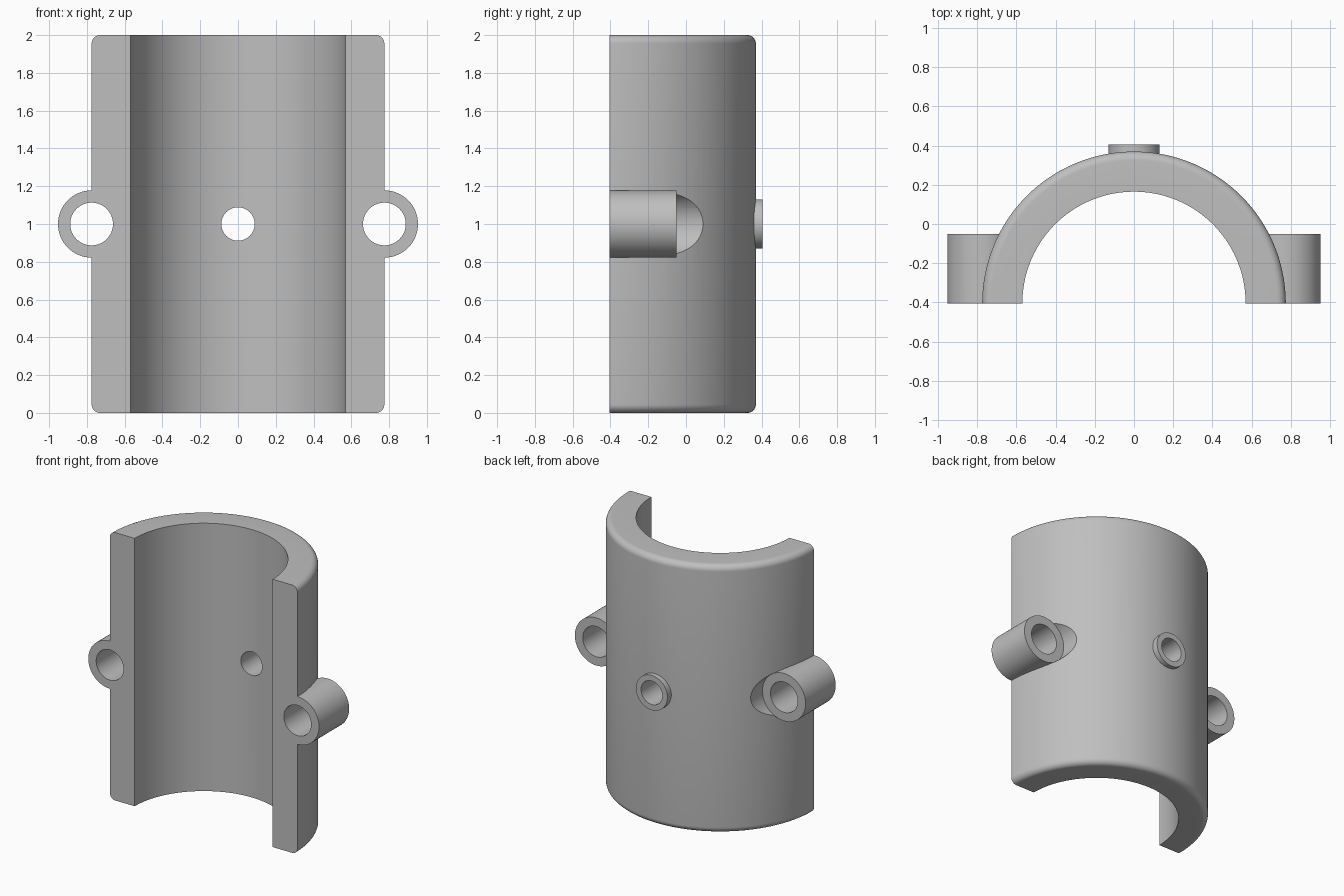
import bpy, bmesh, math
from mathutils import Matrix

if "Cube" in bpy.data.objects:
    bpy.data.objects.remove(bpy.data.objects["Cube"])

R_OUT, R_IN, HEIGHT, FILLET = 0.775, 0.57, 2.0, 0.045
Y_FACE = -0.405          # mating face, also the bore axis
LUG_END = -0.05

grey = bpy.data.materials.new("grey")
grey.diffuse_color = (0.52, 0.52, 0.52, 1)
grey.use_nodes = True
grey.node_tree.nodes["Principled BSDF"].inputs["Base Color"].default_value = grey.diffuse_color


def make(name, bm):
    bmesh.ops.recalc_face_normals(bm, faces=bm.faces)
    mesh = bpy.data.meshes.new(name)
    bm.to_mesh(mesh)
    bm.free()
    mesh.materials.append(grey)
    ob = bpy.data.objects.new(name, mesh)
    bpy.context.collection.objects.link(ob)
    return ob


def rod(name, x, y0, y1, radius, sides=64):
    """Cylinder lying along y at mid height."""
    bm = bmesh.new()
    bmesh.ops.create_cone(bm, cap_ends=True, segments=sides, radius1=radius,
                          radius2=radius, depth=y1 - y0,
                          matrix=Matrix.Translation((x, (y0 + y1) / 2, HEIGHT / 2))
                          @ Matrix.Rotation(math.pi / 2, 4, 'X'))
    return make(name, bm)


def combine(target, other, operation):
    mod = target.modifiers.new("combine", 'BOOLEAN')
    mod.operation, mod.solver, mod.object = operation, 'EXACT', other
    bpy.context.view_layer.objects.active = target
    bpy.ops.object.modifier_apply(modifier=mod.name)
    bpy.data.objects.remove(other)


# Shell: revolved wall section with rounded outer rims
profile = [(R_IN, 0)]
for zc, start in ((FILLET, -90), (HEIGHT - FILLET, 0)):
    for i in range(9):
        a = math.radians(start + 90 * i / 8)
        profile.append((R_OUT - FILLET + FILLET * math.cos(a), zc + FILLET * math.sin(a)))
profile.append((R_IN, HEIGHT))

STEPS = 160
bm = bmesh.new()
rings = []
for s in range(STEPS):
    a = 2 * math.pi * (s + 0.5) / STEPS
    rings.append([bm.verts.new((r * math.cos(a), Y_FACE + r * math.sin(a), z))
                  for r, z in profile])
n = len(profile)
for s in range(STEPS):
    p, q = rings[s], rings[(s + 1) % STEPS]
    for i in range(n):
        j = (i + 1) % n
        bm.faces.new((p[i], q[i], q[j], p[j]))
shell = make("half_sleeve", bm)

# Bolt lugs, with clearance pockets behind them
for side in (-1, 1):
    x = side * 0.775
    combine(shell, rod("lug", x, -0.7, LUG_END + 0.02, 0.178), 'UNION')
    combine(shell, rod("pocket", x, LUG_END, 0.4, 0.1785), 'DIFFERENCE')
    combine(shell, rod("bolt_hole", x, -0.9, 0.0, 0.113), 'DIFFERENCE')

# Rear boss with a through hole
combine(shell, rod("boss", 0, 0.25, 0.405, 0.13), 'UNION')
combine(shell, rod("boss_hole", 0, -0.2, 0.6, 0.088), 'DIFFERENCE')

# Cut away the front half to leave the flat mating face
bm = bmesh.new()
bmesh.ops.create_cube(bm, size=1, matrix=Matrix.Translation((0, Y_FACE - 1, 1))
                      @ Matrix.Diagonal((4, 2, 4, 1)))
combine(shell, make("front_cut", bm), 'DIFFERENCE')

# Smooth curved surfaces, keep machined edges crisp
bpy.ops.object.select_all(action='DESELECT')
shell.select_set(True)
bpy.context.view_layer.objects.active = shell
bpy.ops.object.shade_smooth_by_angle(angle=math.radians(30))
